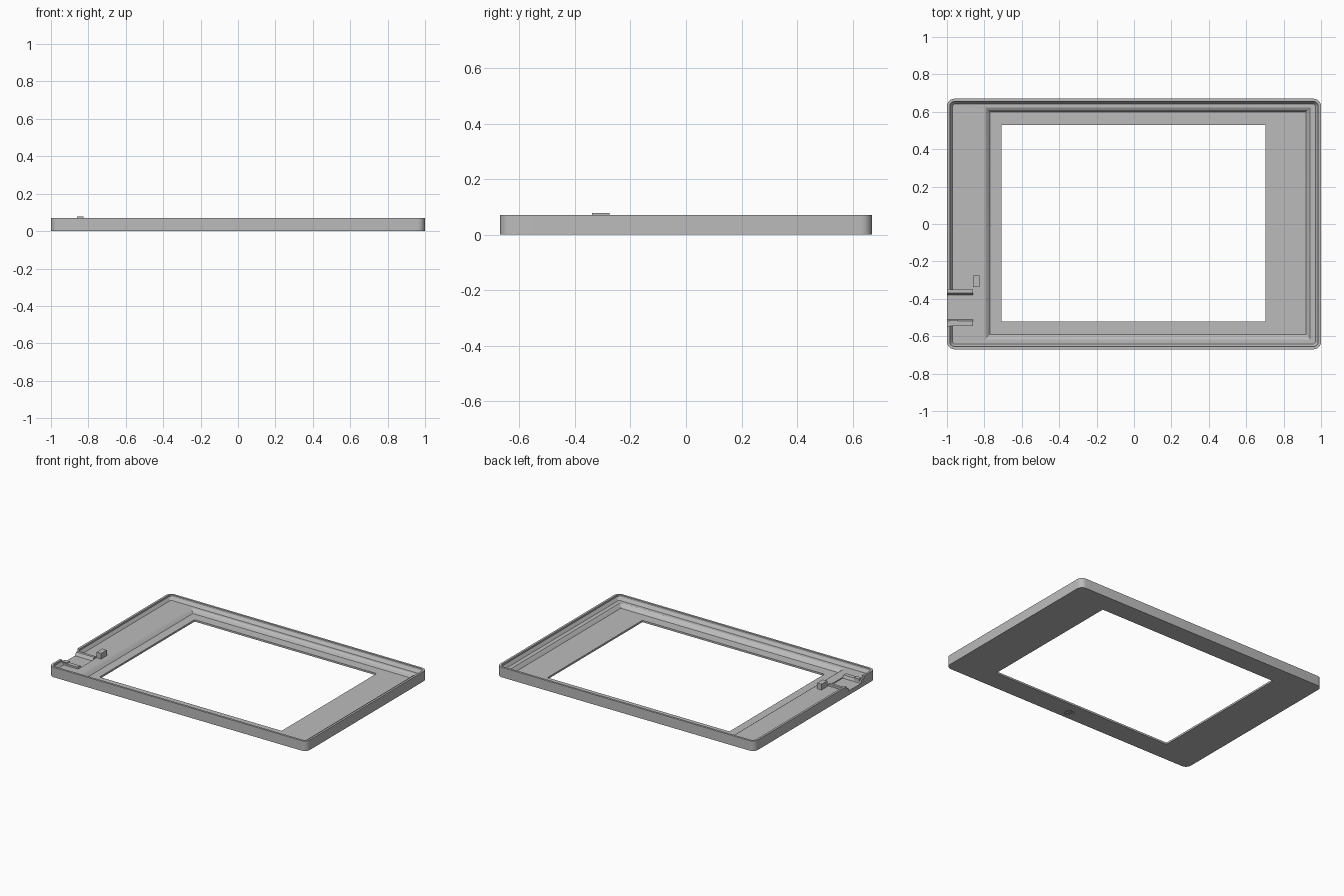
import bpy, bmesh, math

old = bpy.data.objects.get("Cube")
if old:
    bpy.data.objects.remove(old, do_unlink=True)

grey = bpy.data.materials.new("plain_grey")
grey.use_nodes = True
grey.diffuse_color = (0.5, 0.5, 0.5, 1)
grey.node_tree.nodes["Principled BSDF"].inputs["Base Color"].default_value = (0.5, 0.5, 0.5, 1)


def finish(name, bm):
    bmesh.ops.recalc_face_normals(bm, faces=bm.faces)
    mesh = bpy.data.meshes.new(name)
    bm.to_mesh(mesh)
    bm.free()
    mesh.materials.append(grey)
    obj = bpy.data.objects.new(name, mesh)
    bpy.context.collection.objects.link(obj)
    return obj


def rounded_loop(bm, x0, x1, y0, y1, r, z, steps=6):
    """Rounded rectangle of vertices, counter-clockwise from the +x +y corner."""
    corners = [(x1 - r, y1 - r), (x0 + r, y1 - r), (x0 + r, y0 + r), (x1 - r, y0 + r)]
    loop = []
    for q, (cx, cy) in enumerate(corners):
        for s in range(steps + 1):
            a = (q + s / steps) * math.pi / 2
            loop.append(bm.verts.new((cx + r * math.cos(a), cy + r * math.sin(a), z)))
    return loop


def prism(name, profile, x0, x1):
    """Extrude a (y, z) profile along x."""
    bm = bmesh.new()
    ends = [[bm.verts.new((x, y, z)) for y, z in profile] for x in (x0, x1)]
    for end in ends:
        bm.faces.new(end)
    n = len(profile)
    for i in range(n):
        j = (i + 1) % n
        bm.faces.new((ends[0][i], ends[0][j], ends[1][j], ends[1][i]))
    return finish(name, bm)


def box(name, x0, x1, y0, y1, z0, z1):
    return prism(name, [(y0, z0), (y1, z0), (y1, z1), (y0, z1)], x0, x1)


def disc(name, x, y, radius, z0, z1):
    bm = bmesh.new()
    bmesh.ops.create_cone(bm, cap_ends=True, segments=32, radius1=radius, radius2=radius, depth=z1 - z0)
    bmesh.ops.translate(bm, verts=bm.verts, vec=(x, y, (z0 + z1) / 2))
    return finish(name, bm)


def cut(target, cutter):
    cutter.hide_render = True
    mod = target.modifiers.new("cut", 'BOOLEAN')
    mod.operation, mod.solver, mod.object = 'DIFFERENCE', 'EXACT', cutter
    bpy.context.view_layer.objects.active = target
    bpy.ops.object.modifier_apply(modifier=mod.name)
    bpy.data.objects.remove(cutter, do_unlink=True)


# Bezel frame: section rings from the outer base, over the rim, down to the window
FLOOR, LEDGE, TOP = 0.013, 0.037, 0.07
rings = [
    (-1, 1, -0.67, 0.67, 0.04, 0),
    (-1, 1, -0.67, 0.67, 0.04, TOP),
    (-0.985, 0.985, -0.655, 0.655, 0.027, TOP),
    (-0.985, 0.985, -0.655, 0.655, 0.027, 0.058),
    (-0.97, 0.97, -0.642, 0.642, 0.015, LEDGE),
    (-0.795, 0.94, -0.618, 0.622, 0.003, LEDGE),
    (-0.785, 0.933, -0.608, 0.61, 0.003, 0.03),
    (-0.77, 0.92, -0.592, 0.6, 0.003, FLOOR),
    (-0.708, 0.704, -0.522, 0.53, 0.001, FLOOR),
    (-0.708, 0.704, -0.522, 0.53, 0.001, 0),
]
bm = bmesh.new()
loops = [rounded_loop(bm, *ring) for ring in rings]
for a, b in zip(loops, loops[1:] + loops[:1]):
    for i in range(len(a)):
        j = (i + 1) % len(a)
        bm.faces.new((a[i], a[j], b[j], b[i]))
frame = finish("bezel_frame", bm)

# Side connector notch and the shallow button recess underneath
cut(frame, box("notch_cutter", -1.1, -0.86, -0.545, -0.35, 0.03, 0.2))
cut(frame, disc("button_cutter", 0.02, -0.615, 0.03, -0.02, 0.006))
box("button_mark", 0.008, 0.032, -0.627, -0.603, 0.001, 0.02)

# Raised shoulders on both sides of the notch
prism("notch_rear_shoulder", [(-0.385, 0.02), (-0.349, 0.02), (-0.349, 0.052), (-0.368, 0.052), (-0.38, 0.031)], -0.999, -0.86)
prism("notch_front_shoulder", [(-0.546, 0.02), (-0.51, 0.02), (-0.51, 0.031), (-0.518, 0.05), (-0.546, 0.05)], -0.999, -0.86)
box("notch_clip", -0.985, -0.945, -0.54, -0.512, 0.02, 0.056)

# Locating tab beside the notch
box("locating_tab", -0.86, -0.825, -0.338, -0.275, 0.03, 0.077)

# Smooth the rounded corners, keep edges crisp
bpy.ops.object.select_all(action='DESELECT')
frame.select_set(True)
bpy.context.view_layer.objects.active = frame
bpy.ops.object.shade_smooth_by_angle(angle=math.radians(25))
